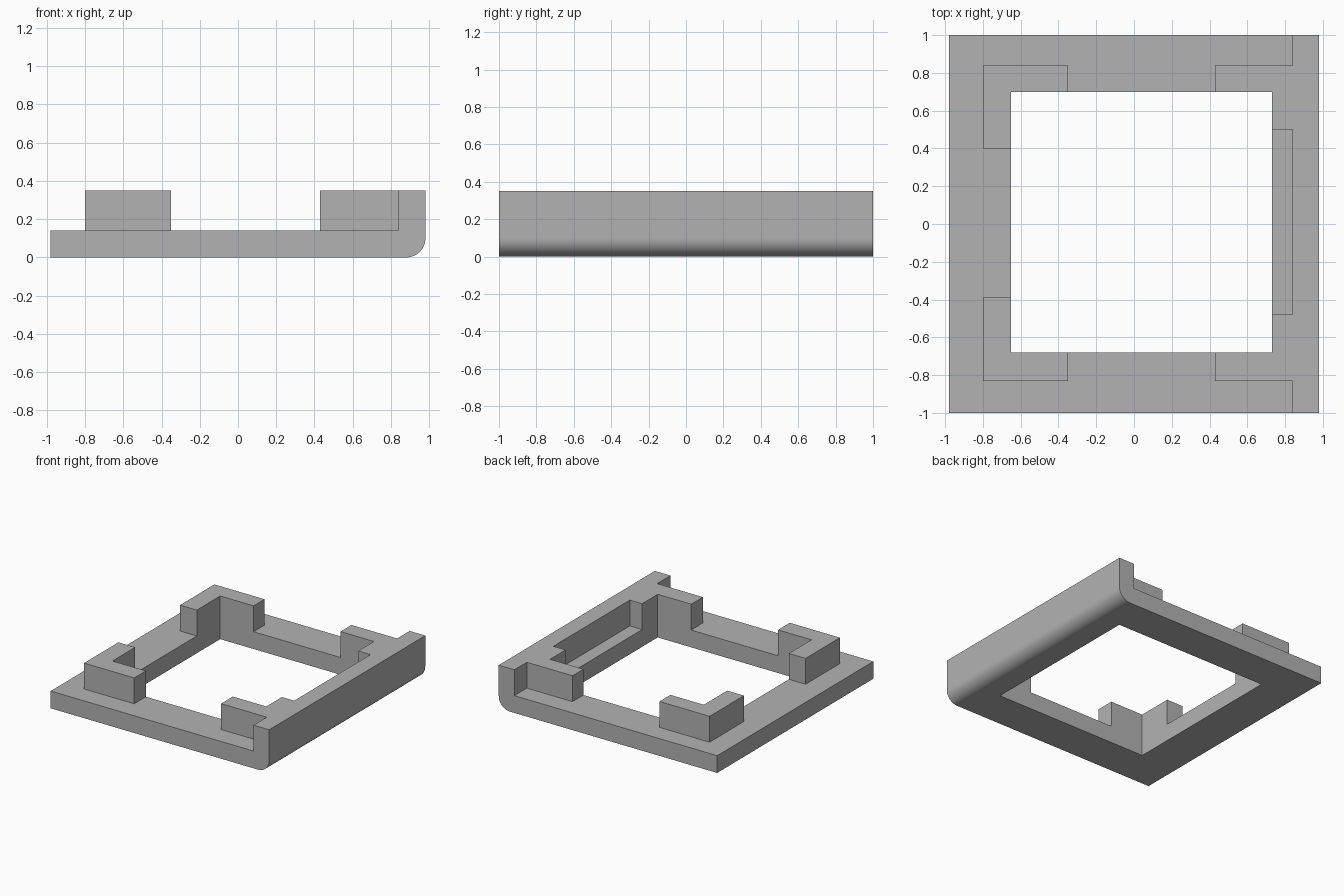
import bpy
import bmesh
from math import cos, sin, pi

if "Cube" in bpy.data.objects:
    bpy.data.objects.remove(bpy.data.objects["Cube"], do_unlink=True)

grey = bpy.data.materials.new("plain_grey")
grey.use_nodes = True
GREY = (0.45, 0.45, 0.45, 1)
grey.diffuse_color = GREY
grey.node_tree.nodes["Principled BSDF"].inputs["Base Color"].default_value = GREY

FLOOR, TOP = 0.14, 0.35     # plate thickness, overall height
SIDE, WALL = 0.98, 0.84     # outer and inner faces of the raised wall
RADIUS = 0.1


def extrude(name, points, direction):
    """Solid made by sweeping a flat outline along a direction."""
    bm = bmesh.new()
    face = bm.faces.new([bm.verts.new(p) for p in points])
    swept = bmesh.ops.extrude_face_region(bm, geom=[face])["geom"]
    verts = [g for g in swept if isinstance(g, bmesh.types.BMVert)]
    bmesh.ops.translate(bm, verts=verts, vec=direction)
    bmesh.ops.recalc_face_normals(bm, faces=bm.faces)
    mesh = bpy.data.meshes.new(name)
    bm.to_mesh(mesh)
    bm.free()
    mesh.materials.append(grey)
    obj = bpy.data.objects.new(name, mesh)
    bpy.context.collection.objects.link(obj)
    return obj


def box(name, x, y, z):
    outline = [(x[0], y[0], z[0]), (x[1], y[0], z[0]),
               (x[1], y[1], z[0]), (x[0], y[1], z[0])]
    return extrude(name, outline, (0, 0, z[1] - z[0]))


def combine(target, tool, operation):
    """Apply a boolean and discard the tool."""
    tool.hide_render = True
    mod = target.modifiers.new(operation.title(), "BOOLEAN")
    mod.operation, mod.object, mod.solver = operation, tool, "EXACT"
    bpy.context.view_layer.objects.active = target
    bpy.ops.object.modifier_apply(modifier=mod.name)
    bpy.data.objects.remove(tool, do_unlink=True)


# Plate with a raised wall on one side and a rounded lower edge
arc = [(SIDE - RADIUS + RADIUS * sin(a), RADIUS - RADIUS * cos(a))
       for a in (i * pi / 32 for i in range(17))]
profile = [(-SIDE, 0)] + arc + [(SIDE, TOP), (WALL, TOP), (WALL, FLOOR), (-SIDE, FLOOR)]
frame = extrude("frame", [(x, -1, z) for x, z in profile], (0, 2, 0))

# Corner blocks; the opening below trims them to L shapes
for x, back, front in (((-0.8, -0.35), (0.4, 0.84), (-0.83, -0.39)),
                       ((0.43, 0.9), (0.5, 0.84), (-0.83, -0.48))):
    for y in (back, front):
        combine(frame, box("corner_block", x, y, (0.07, TOP)), "UNION")

# Central opening
combine(frame, box("opening_cutter", (-0.65, 0.73), (-0.68, 0.7), (-1, 1)), "DIFFERENCE")

bpy.ops.object.select_all(action="DESELECT")
frame.select_set(True)
bpy.context.view_layer.objects.active = frame
bpy.ops.object.shade_smooth_by_angle(angle=pi / 6)
